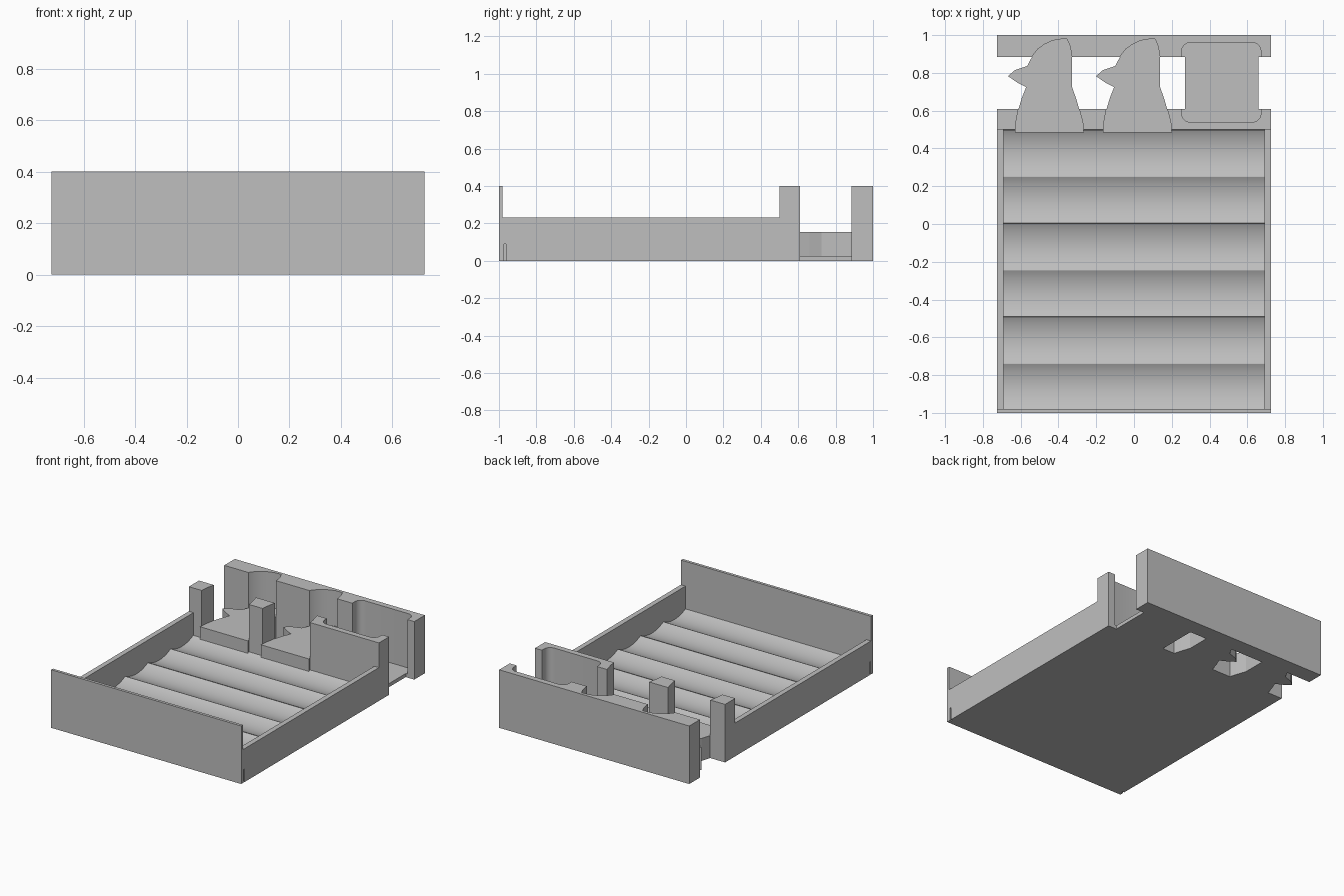
import bpy, bmesh, math
from mathutils import Vector

cube = bpy.data.objects.get("Cube")
if cube:
    bpy.data.objects.remove(cube, do_unlink=True)

grey = bpy.data.materials.new("matte_grey")
grey.use_nodes = True
colour = (0.52, 0.52, 0.52, 1)
grey.diffuse_color = colour
grey.node_tree.nodes["Principled BSDF"].inputs["Base Color"].default_value = colour


def prism(name, outline, low, high, along_x=False):
    """Extrude a closed outline along z (xy outline) or along x (yz outline)."""
    bm = bmesh.new()
    place = (lambda a, b: (low, a, b)) if along_x else (lambda a, b: (a, b, low))
    face = bm.faces.new([bm.verts.new(place(a, b)) for a, b in outline])
    step = Vector((high - low, 0, 0)) if along_x else Vector((0, 0, high - low))
    moved = bmesh.ops.extrude_face_region(bm, geom=[face])["geom"]
    bmesh.ops.translate(bm, vec=step, verts=[g for g in moved if isinstance(g, bmesh.types.BMVert)])
    bmesh.ops.recalc_face_normals(bm, faces=bm.faces)
    mesh = bpy.data.meshes.new(name)
    bm.to_mesh(mesh)
    bm.free()
    mesh.materials.append(grey)
    obj = bpy.data.objects.new(name, mesh)
    bpy.context.collection.objects.link(obj)
    return obj


def box(name, x0, x1, y0, y1, z0, z1):
    return prism(name, [(x0, y0), (x1, y0), (x1, y1), (x0, y1)], z0, z1)


def carve(obj, cutters):
    """Subtract every cutter and keep the resulting mesh."""
    for cutter in cutters:
        mod = obj.modifiers.new("cut", 'BOOLEAN')
        mod.operation, mod.solver, mod.object = 'DIFFERENCE', 'EXACT', cutter
    graph = bpy.context.evaluated_depsgraph_get()
    mesh = bpy.data.meshes.new_from_object(obj.evaluated_get(graph))
    obj.modifiers.clear()
    obj.data = mesh


def smooth(obj, angle):
    bpy.ops.object.select_all(action='DESELECT')
    obj.select_set(True)
    bpy.context.view_layer.objects.active = obj
    bpy.ops.object.shade_smooth_by_angle(angle=math.radians(angle))


def rounded(x0, x1, y0, y1, r, steps=6):
    pts = []
    for i, (cx, cy) in enumerate([(x1 - r, y1 - r), (x0 + r, y1 - r),
                                  (x0 + r, y0 + r), (x1 - r, y0 + r)]):
        for k in range(steps + 1):
            a = math.pi / 2 * (i + k / steps)
            pts.append((cx + r * math.cos(a), cy + r * math.sin(a)))
    return pts


half, back, top = 0.725, 0.5, 0.4

# Scalloped tray floor: three bins, each made of two shallow hollows
profile = [(-0.985, 0), (back + 0.01, 0)]
for b in range(3):
    start = back - 0.495 * b
    for h in range(2):
        a, c = start - 0.2475 * h, start - 0.2475 * (h + 1)
        for k in range(13):
            t = k / 12
            lift = 0.03 * (2 * t - 1) ** 2
            profile.append((a + (c - a) * t - 0.003 * (k == 0), 0.045 + lift))
    profile.append((start - 0.495 - 0.002, 0.06))
smooth(prism("scalloped_floor", profile, -0.7, 0.7, along_x=True), 20)

# Outer walls, with a small slit near the front of each side
box("front_wall", -half, half, -1, -0.98, 0, top)
for side, word in ((1, "left"), (-1, "right")):
    x0, x1 = sorted((side * 0.69, side * half))
    wall = box(word + "_wall", x0, x1, -0.98, back + 0.01, 0, 0.23)
    slit = box("slit", x0 + side * 0.022, x1 + side * 0.022, -0.973, -0.962, -0.01, 0.09)
    carve(wall, [slit])
    bpy.data.objects.remove(slit, do_unlink=True)

# Bird-shaped holders
bird = [(-0.63, 0.485), (-0.625, 0.54), (-0.614, 0.6), (-0.593, 0.67), (-0.571, 0.725),
        (-0.62, 0.75), (-0.667, 0.783), (-0.63, 0.815), (-0.566, 0.836), (-0.535, 0.894),
        (-0.51, 0.925), (-0.476, 0.95), (-0.44, 0.967), (-0.407, 0.977), (-0.355, 0.98),
        (-0.338, 0.94), (-0.328, 0.88), (-0.328, 0.725), (-0.305, 0.66), (-0.285, 0.59),
        (-0.272, 0.54), (-0.265, 0.485)]
cutters = []
for i in range(2):
    shape = [(x + 0.466 * i, y) for x, y in bird]
    prism("bird_holder_%d" % (i + 1), shape, 0, 0.155)
    cutters.append(prism("bird_cutter", shape, 0.15, top + 0.1))

# Square token holder
box("square_holder_floor", 0.27, 0.66, 0.6, 0.89, 0, 0.025)
cutters.append(prism("square_cutter", rounded(0.252, 0.672, 0.54, 0.96, 0.045), 0.025, top + 0.1))

# Two tall bars with the holder shapes carved into them
for name, y0, y1 in (("middle_bar", back, 0.61), ("back_bar", 0.885, 1.0)):
    bar = box(name, -half, half, y0, y1, 0, top)
    carve(bar, cutters)
    smooth(bar, 25)

for cutter in cutters:
    bpy.data.objects.remove(cutter, do_unlink=True)
